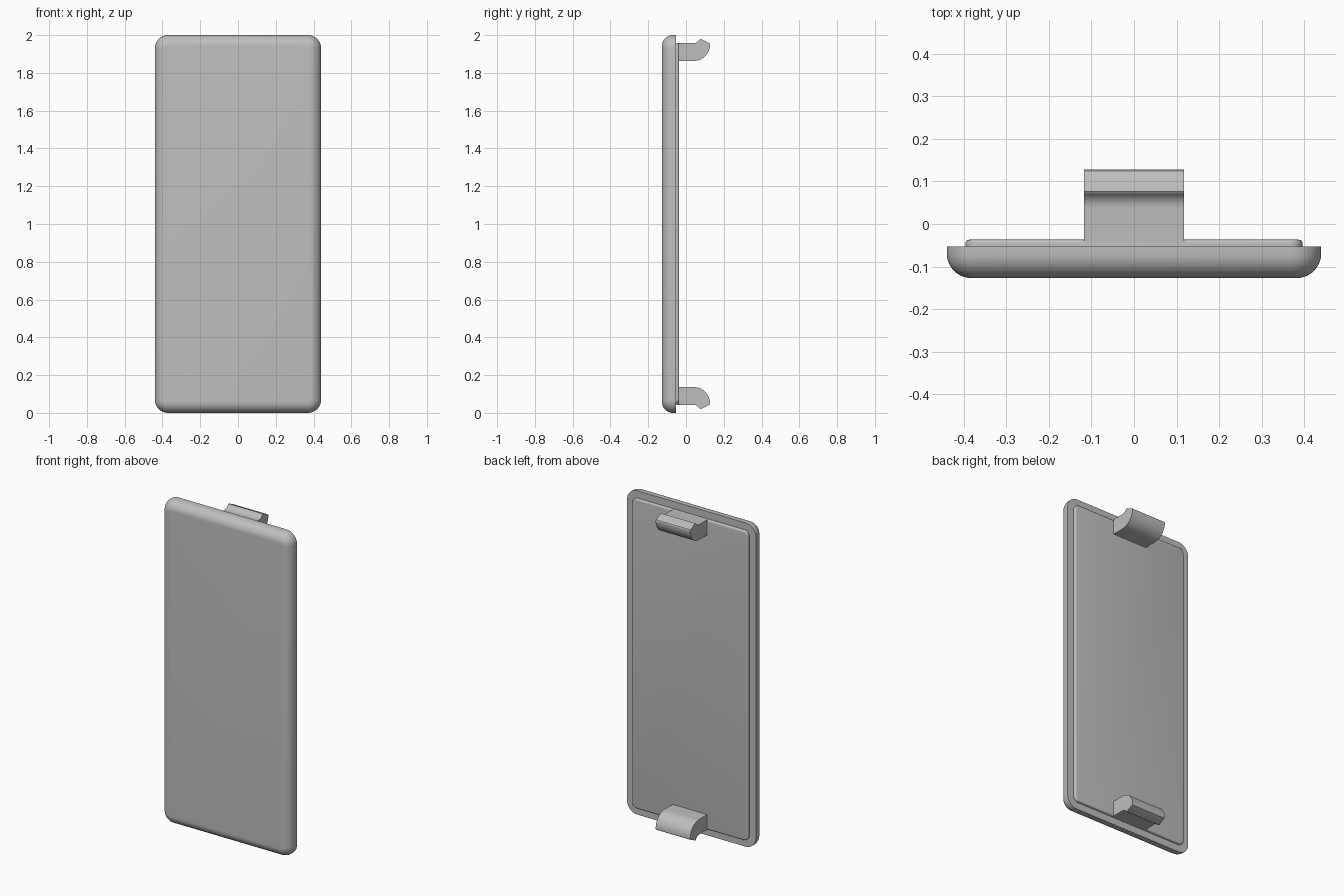
import bpy, bmesh
from math import sin, cos, pi, radians

cube = bpy.data.objects.get("Cube")
if cube:
    bpy.data.objects.remove(cube, do_unlink=True)

grey = bpy.data.materials.new("plain grey")
grey.use_nodes = True
COLOUR = (0.52, 0.52, 0.52, 1)
grey.diffuse_color = COLOUR
grey.node_tree.nodes["Principled BSDF"].inputs["Base Color"].default_value = COLOUR


def finish(name, bm):
    bmesh.ops.recalc_face_normals(bm, faces=bm.faces)
    mesh = bpy.data.meshes.new(name)
    bm.to_mesh(mesh)
    bm.free()
    mesh.materials.append(grey)
    obj = bpy.data.objects.new(name, mesh)
    bpy.context.collection.objects.link(obj)
    bpy.ops.object.select_all(action='DESELECT')
    obj.select_set(True)
    bpy.context.view_layer.objects.active = obj
    bpy.ops.object.shade_smooth_by_angle(angle=radians(30))
    return obj


def arc(cx, cy, r, start, end, steps):
    angles = [radians(start + (end - start) * i / steps) for i in range(steps + 1)]
    return [(cx + r * cos(a), cy + r * sin(a)) for a in angles]


def rounded_slab(name, half_x, half_z, radius, layers):
    """Loft rounded rectangles, each layer being (y, inset)."""
    bm = bmesh.new()
    rings = []
    for y, inset in layers:
        outline = []
        for i, (sx, sz) in enumerate([(1, 1), (-1, 1), (-1, -1), (1, -1)]):
            outline += arc(sx * (half_x - radius), sz * (half_z - radius),
                           radius - inset, 90 * i, 90 * i + 90, 10)
        rings.append([bm.verts.new((x, y, z + 1)) for x, z in outline])
    for a, b in zip(rings, rings[1:]):
        for i in range(len(a)):
            j = (i + 1) % len(a)
            bm.faces.new((a[i], a[j], b[j], b[i]))
    bm.faces.new(rings[0])
    bm.faces.new(rings[-1])
    return finish(name, bm)


# Cover panel with a rounded front rim and a flat back
R = 0.058
front_rim = [(-0.127 + R * (1 - sin(t)), R * (1 - cos(t)))
             for t in [pi / 2 * (1 - i / 10) for i in range(11)]]
rounded_slab("cover_panel", 0.44, 1.0, 0.07, front_rim + [(-0.053, 0)])

# Raised inner panel with a softened back edge
E = 0.008
back_rim = [(-0.037 - E * (1 - sin(t)), E * (1 - cos(t)))
            for t in [pi / 2 * i / 4 for i in range(5)]]
rounded_slab("inner_panel", 0.396, 0.956, 0.03, [(-0.06, 0)] + back_rim)


# Clip hooks, mirrored top and bottom
def clip(name, side):
    profile = [(-0.045, 0.957), (-0.045, 0.863)]
    profile += arc(0.04, 0.951, 0.088, -90, 0, 12)
    profile += [(0.125, 0.957), (0.079, 0.979), (0.076, 0.979)]
    profile += arc(0.038, 0.996, 0.039, -30, -90, 8)
    bm = bmesh.new()
    face = bm.faces.new([bm.verts.new((-0.118, y, 1 + side * z)) for y, z in profile])
    new = bmesh.ops.extrude_face_region(bm, geom=[face])["geom"]
    bmesh.ops.translate(bm, vec=(0.236, 0, 0),
                        verts=[v for v in new if isinstance(v, bmesh.types.BMVert)])
    return finish(name, bm)


clip("upper_clip", 1)
clip("lower_clip", -1)
